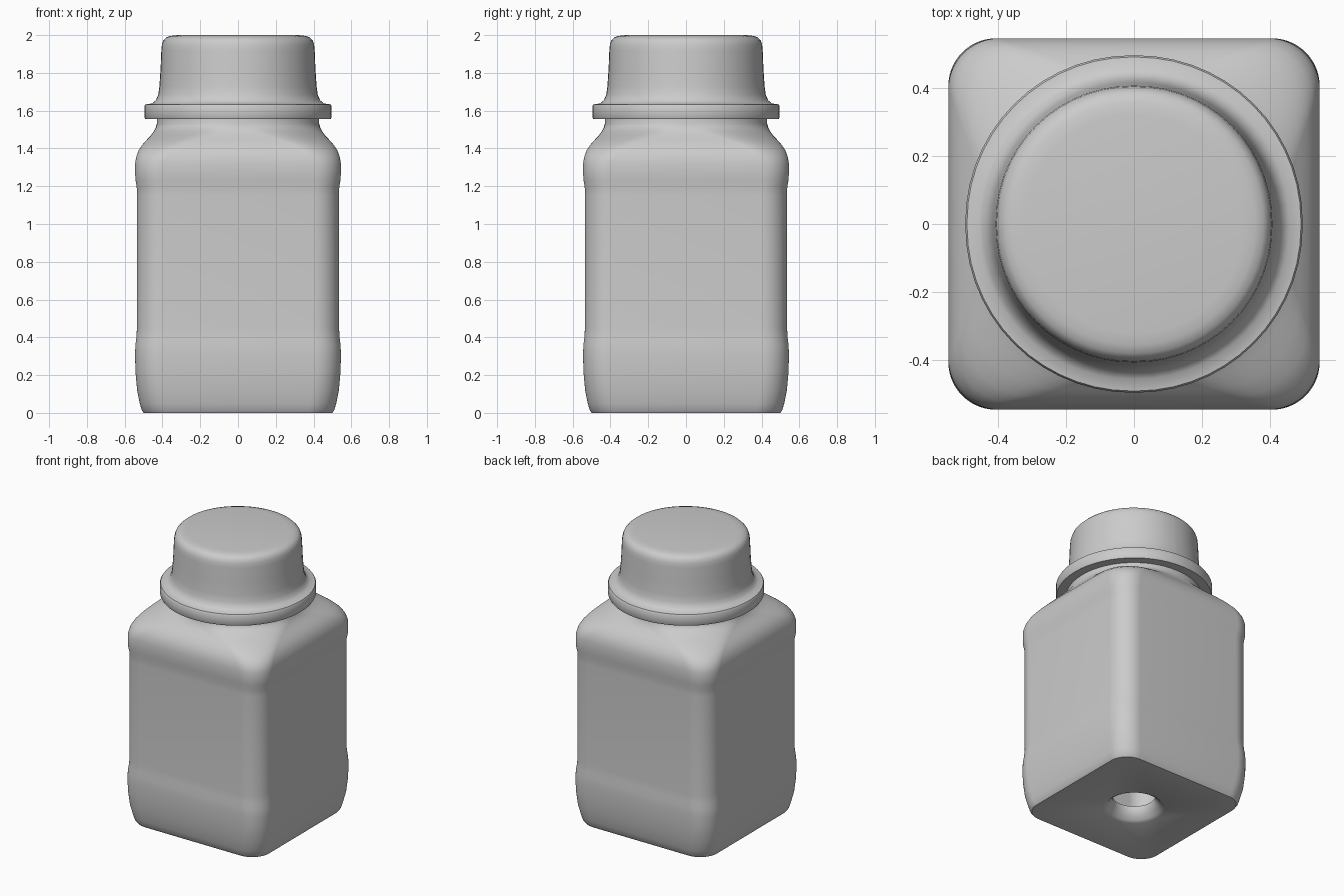
import bpy
import bmesh
import math

default = bpy.data.objects.get("Cube")
if default:
    bpy.data.objects.remove(default, do_unlink=True)

# Single matte grey
grey = bpy.data.materials.new("light_grey")
grey.use_nodes = True
color = (0.6, 0.6, 0.6, 1)
grey.diffuse_color = color
grey.node_tree.nodes["Principled BSDF"].inputs["Base Color"].default_value = color


def rounded_square(half, radius, z, steps=14):
    """Ring of points; a radius close to half gives a circle."""
    radius = min(radius, half * 0.985)
    inset = half - radius
    points = []
    for corner in range(4):
        middle = math.radians(45 + 90 * corner)
        cx = math.copysign(inset, math.cos(middle))
        cy = math.copysign(inset, math.sin(middle))
        for i in range(steps + 1):
            a = math.radians(90 * (corner + i / steps))
            points.append((cx + radius * math.cos(a), cy + radius * math.sin(a), z))
    return points


def loft(name, sections):
    """Skin the (half width, corner radius, height) sections, closed at both ends."""
    bm = bmesh.new()
    rings = [[bm.verts.new(p) for p in rounded_square(*s)] for s in sections]
    n = len(rings[0])
    for a, b in zip(rings, rings[1:]):
        for i in range(n):
            j = (i + 1) % n
            bm.faces.new((a[i], a[j], b[j], b[i]))
    bm.faces.new(rings[0])
    bm.faces.new(rings[-1])
    bmesh.ops.recalc_face_normals(bm, faces=bm.faces)
    mesh = bpy.data.meshes.new(name)
    bm.to_mesh(mesh)
    bm.free()
    mesh.materials.append(grey)
    obj = bpy.data.objects.new(name, mesh)
    bpy.context.collection.objects.link(obj)
    bpy.ops.object.select_all(action="DESELECT")
    obj.select_set(True)
    bpy.context.view_layer.objects.active = obj
    bpy.ops.object.shade_smooth_by_angle(angle=math.radians(38))
    return obj


# Round neck flowing into square shoulders, label recess and tapered foot
outside = [
    (0.43, 1, 1.57), (0.43, 1, 1.53), (0.436, 0.41, 1.51), (0.446, 0.37, 1.49),
    (0.462, 0.31, 1.468), (0.484, 0.26, 1.445), (0.508, 0.215, 1.418),
    (0.527, 0.18, 1.388), (0.539, 0.16, 1.355), (0.545, 0.15, 1.32),
    (0.545, 0.145, 1.27), (0.542, 0.14, 1.23), (0.536, 0.14, 1.19),
    (0.535, 0.14, 1.15), (0.535, 0.14, 0.45), (0.538, 0.14, 0.4),
    (0.543, 0.14, 0.36), (0.545, 0.14, 0.31), (0.543, 0.14, 0.22),
    (0.534, 0.14, 0.12), (0.52, 0.14, 0.05), (0.51, 0.135, 0.015), (0.5, 0.13, 0),
]
# Dished hole in the base and the hollow behind it
inside = [
    (0.195, 1, 0), (0.175, 1, 0.012), (0.155, 1, 0.035), (0.137, 1, 0.06),
    (0.135, 1, 0.09), (0.49, 0.12, 0.1), (0.5, 0.12, 1.3), (0.39, 1, 1.5),
]
loft("bottle_body", outside + inside)

# Cap with a flared skirt and a rim flange
cap = [
    (0.49, 1, 1.555), (0.495, 1, 1.565), (0.495, 1, 1.625), (0.49, 1, 1.633),
    (0.455, 1, 1.638), (0.435, 1, 1.655), (0.422, 1, 1.685), (0.416, 1, 1.73),
    (0.41, 1, 1.82), (0.406, 1, 1.92), (0.403, 1, 1.95), (0.395, 1, 1.973),
    (0.38, 1, 1.988), (0.355, 1, 1.996), (0.32, 1, 2.0),
]
loft("screw_cap", cap)
